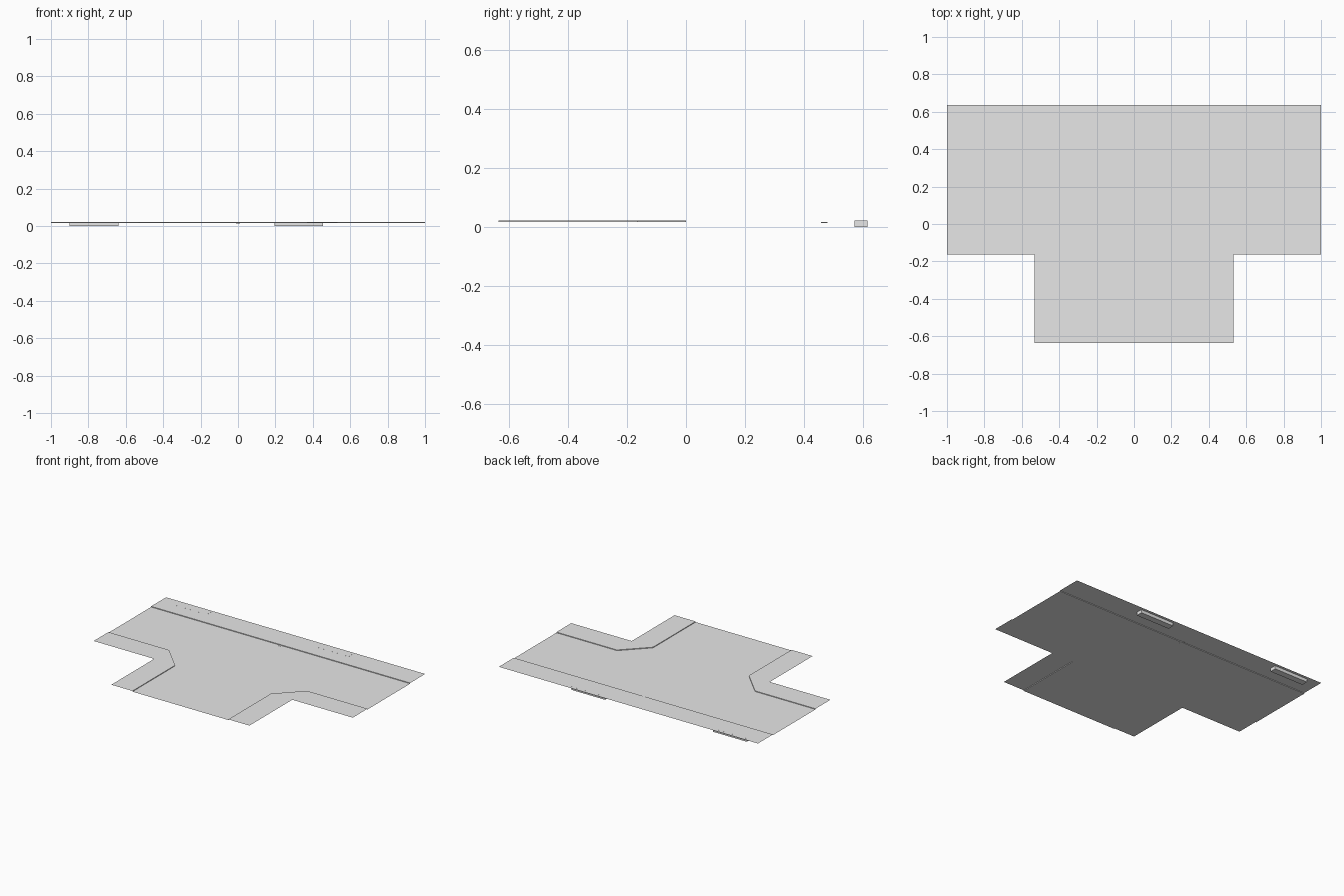
import bpy, bmesh, math
from mathutils import Vector

cube = bpy.data.objects.get("Cube")
if cube:
    bpy.data.objects.remove(cube, do_unlink=True)

grey = bpy.data.materials.new("concrete grey")
grey.use_nodes = True
grey.diffuse_color = (0.8, 0.8, 0.8, 1)
grey.node_tree.nodes["Principled BSDF"].inputs["Base Color"].default_value = (0.8, 0.8, 0.8, 1)

ROAD, WALK = 0.0175, 0.0222           # surface heights
BACK, BAR, STEM, END = 0.635, -0.163, 0.533, -0.635


def finish(name, bm):
    mesh = bpy.data.meshes.new(name)
    bm.to_mesh(mesh)
    bm.free()
    mesh.materials.append(grey)
    obj = bpy.data.objects.new(name, mesh)
    bpy.context.collection.objects.link(obj)
    return obj


def face_towards(bm, points, direction):
    face = bm.faces.new([bm.verts.new(p) for p in points])
    face.normal_update()
    if face.normal.dot(Vector(direction)) < 0:
        face.normal_flip()


def sheet(name, outline, z):
    bm = bmesh.new()
    face_towards(bm, [(x, y, z) for x, y in outline], (0, 0, 1))
    return finish(name, bm)


def curb(name, path, inside):
    """Vertical strip along a path, facing the road point 'inside'."""
    bm = bmesh.new()
    for (ax, ay), (bx, by) in zip(path, path[1:]):
        towards = (inside[0] - ax, inside[1] - ay, 0)
        face_towards(bm, [(ax, ay, ROAD), (bx, by, ROAD), (bx, by, WALK), (ax, ay, WALK)], towards)
    return finish(name, bm)


def box(name, low, high):
    bm = bmesh.new()
    bmesh.ops.create_cube(bm, size=1)
    for v in bm.verts:
        v.co = Vector([l if c < 0 else h for c, l, h in zip(v.co, low, high)])
    return finish(name, bm)


def cover(name, x, y, z):
    bm = bmesh.new()
    bmesh.ops.create_circle(bm, cap_ends=True, segments=12, radius=0.015)
    bmesh.ops.translate(bm, verts=bm.verts, vec=(x, y, z + 0.0004))
    for f in bm.faces:
        f.normal_update()
        if f.normal.z < 0:
            f.normal_flip()
    return finish(name, bm)


# Kerb lines: one straight, and one bent around each inner corner
KERB_Y = 0.47
left_line = [(1, 0), (STEM, 0), (0.37, -0.165), (0.37, END)]
right_line = [(-x, y) for x, y in left_line]
back_line = [(-1, KERB_Y), (1, KERB_Y)]

# Road surface
sheet("road", back_line + left_line + right_line[::-1], ROAD)

# Pavements and kerbs
sheet("back_pavement", back_line + [(1, BACK), (-1, BACK)], WALK)
curb("back_kerb", back_line, (0, 0))
for side, line, s in (("left", left_line, 1), ("right", right_line, -1)):
    corner = [(s * STEM, END), (s * STEM, BAR), (s, BAR)]
    sheet(side + "_pavement", line + corner, WALK)
    curb(side + "_kerb", line, (0, 0.2))

# Drain boxes hanging below the back pavement
for side, x in (("left", 0.195), ("right", -0.9)):
    box(side + "_drain_box", (x, 0.57, 0), (x + 0.26, 0.615, WALK + 0.0002))

# Small gully at the middle of the back kerb
box("gully", (-0.011, 0.457, 0.0145), (0.011, 0.48, ROAD + 0.001))

# Round access covers in the road and the pavements
for x, y in ((-0.87, 0.295), (0.46, 0.17), (-0.07, -0.59)):
    cover("road_cover", x, y, ROAD)
for x, y in ((0.755, 0.565), (0.477, -0.376), (-0.81, -0.1)):
    cover("pavement_cover", x, y, WALK)
